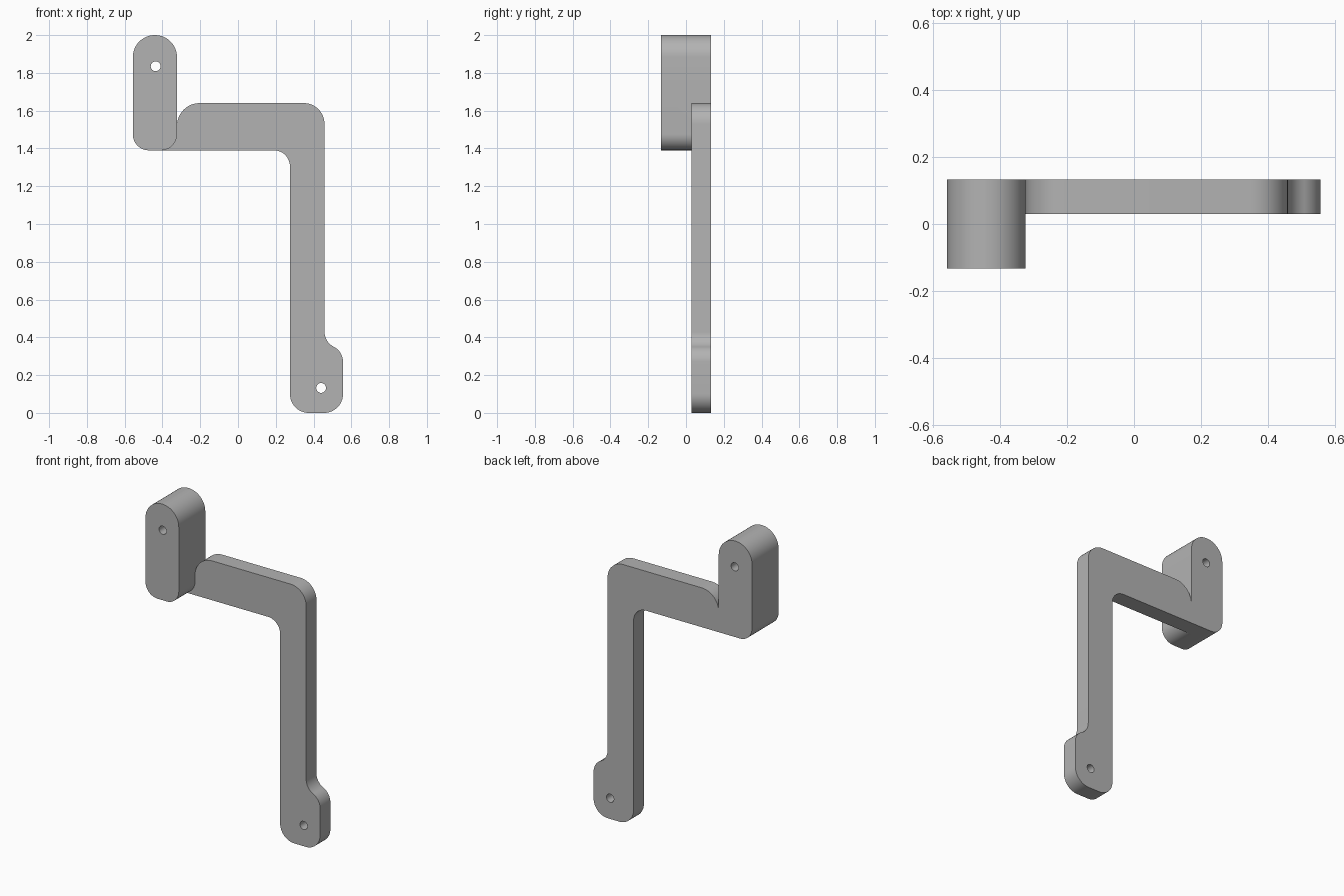
import bpy, bmesh, math
from mathutils import Vector

cube = bpy.data.objects.get("Cube")
if cube:
    bpy.data.objects.remove(cube)

BACK, STEP, FRONT = 0.133, 0.03, -0.133


def rounded(corners, steps=12):
    """Outline in x, z with each corner (x, z, radius) replaced by an arc."""
    out = []
    for i, (x, z, r) in enumerate(corners):
        p = Vector((x, z))
        if r == 0:
            out.append(p)
            continue
        a = (Vector(corners[i - 1][:2]) - p).normalized()
        b = (Vector(corners[(i + 1) % len(corners)][:2]) - p).normalized()
        half = a.angle(b) / 2
        centre = p + (a + b).normalized() * r / math.sin(half)
        start = p + a * r / math.tan(half) - centre
        end = p + b * r / math.tan(half) - centre
        sweep = math.atan2(start.x * end.y - start.y * end.x, start.dot(end))
        for k in range(steps + 1):
            t = sweep * k / steps
            c, s = math.cos(t), math.sin(t)
            out.append(centre + Vector((start.x * c - start.y * s, start.x * s + start.y * c)))
    # drop repeated points
    return [p for i, p in enumerate(out) if (p - out[i - 1]).length > 1e-4]


def circle(x, z, r, n=24):
    return [Vector((x + r * math.cos(math.tau * k / n), z + r * math.sin(math.tau * k / n)))
            for k in range(n)]


def fill(bm, *loops):
    """Flat region bounded by an outline and its hole."""
    edges = []
    for loop in loops:
        vs = [bm.verts.new((p.x, STEP, p.y)) for p in loop]
        edges += [bm.edges.new((vs[i - 1], vs[i])) for i in range(len(vs))]
    res = bmesh.ops.triangle_fill(bm, edges=edges, use_beauty=True, normal=(0, -1, 0))
    return [g for g in res["geom"] if isinstance(g, bmesh.types.BMFace)]


def extrude(bm, faces, y):
    res = bmesh.ops.extrude_face_region(bm, geom=faces, use_keep_orig=True)
    for g in res["geom"]:
        if isinstance(g, bmesh.types.BMVert):
            g.co.y = y


LEFT, SIDE, LOW, TOP = -0.557, -0.323, 1.39, 2.0
R, FILLET, SHELF = 0.085, 0.12, 1.64
cap = (SIDE - LEFT) / 2 - 0.0005

bm = bmesh.new()
# Thick upper mounting boss
boss = fill(bm, rounded([(LEFT, LOW, R), (SIDE, LOW, R), (SIDE, SHELF + FILLET, 0),
                         (SIDE, TOP, cap), (LEFT, TOP, cap)]),
            circle(-0.436, 1.835, 0.026))
# Thin cranked arm with its lower mounting foot
arm = fill(bm, rounded([(SIDE - R, LOW, 0), (0.275, LOW, R), (0.275, 0, 0.1),
                        (0.556, 0, 0.1), (0.556, 0.325, 0.089), (0.458, 0.375, 0.089),
                        (0.458, SHELF, 0.11), (SIDE, SHELF, FILLET), (SIDE, LOW, R)]),
           circle(0.44, 0.132, 0.026))
bmesh.ops.remove_doubles(bm, verts=bm.verts[:], dist=1e-4)

# Thickness: everything to the back, the boss also to the front
extrude(bm, boss + arm, BACK)
extrude(bm, boss, FRONT)
bmesh.ops.delete(bm, geom=boss, context='FACES')
bmesh.ops.recalc_face_normals(bm, faces=bm.faces[:])

mesh = bpy.data.meshes.new("bracket")
bm.to_mesh(mesh)
bm.free()
bracket = bpy.data.objects.new("bracket", mesh)
bpy.context.collection.objects.link(bracket)

# Plain grey finish
grey = bpy.data.materials.new("grey")
grey.use_nodes = True
colour = (0.45, 0.45, 0.45, 1)
grey.diffuse_color = colour
grey.node_tree.nodes["Principled BSDF"].inputs["Base Color"].default_value = colour
mesh.materials.append(grey)

bpy.ops.object.select_all(action='DESELECT')
bracket.select_set(True)
bpy.context.view_layer.objects.active = bracket
bpy.ops.object.shade_smooth_by_angle(angle=math.radians(30))
